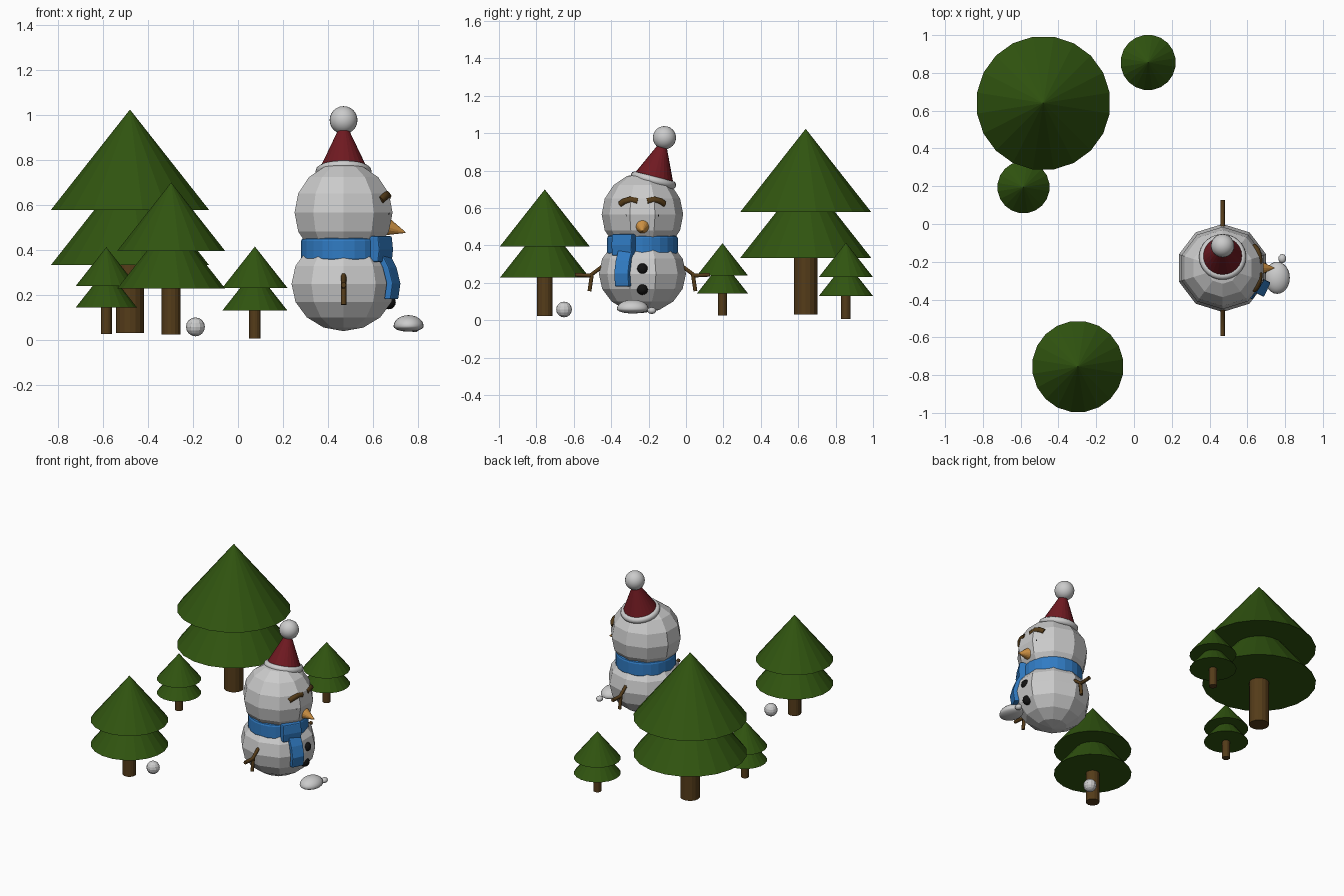
import bpy, bmesh
from math import radians, cos, sin
from mathutils import Matrix, Vector

if "Cube" in bpy.data.objects:
    bpy.data.objects.remove(bpy.data.objects["Cube"])

def material(name, rgb):
    m = bpy.data.materials.new(name)
    m.diffuse_color = (*rgb, 1)
    m.use_nodes = True
    m.node_tree.nodes["Principled BSDF"].inputs["Base Color"].default_value = m.diffuse_color
    return m

GREEN = material("needles", (0.03, 0.09, 0.005))
BROWN = material("wood", (0.09, 0.045, 0.01))
RED = material("red_felt", (0.16, 0.01, 0.015))
BLUE = material("blue_wool", (0.03, 0.2, 0.55))
BLACK = material("coal", (0.006, 0.006, 0.006))
ORANGE = material("orange", (0.65, 0.3, 0.06))

def finish(name, bm, mat=None, smooth=False):
    me = bpy.data.meshes.new(name)
    bmesh.ops.recalc_face_normals(bm, faces=bm.faces)
    for f in bm.faces:
        f.smooth = smooth
    bm.to_mesh(me)
    bm.free()
    ob = bpy.data.objects.new(name, me)
    bpy.context.collection.objects.link(ob)
    if mat:
        me.materials.append(mat)
    return ob

def ball(name, loc, size, seg=24, rings=12, mat=None, smooth=True):
    bm = bmesh.new()
    bmesh.ops.create_uvsphere(bm, u_segments=seg, v_segments=rings, radius=1)
    ob = finish(name, bm, mat, smooth)
    ob.location, ob.scale = loc, size
    return ob

def cone(name, a, b, r1, r2, seg, mat, spin=0):
    """Cone or cylinder from point a to point b."""
    a, b = Vector(a), Vector(b)
    d = b - a
    bm = bmesh.new()
    bmesh.ops.create_cone(bm, cap_ends=True, segments=seg, radius1=r1, radius2=r2,
                          depth=d.length, matrix=Matrix.Rotation(radians(spin), 4, 'Z'))
    ob = finish(name, bm, mat)
    ob.location = (a + b) / 2
    ob.rotation_euler = Vector((0, 0, 1)).rotation_difference(d).to_euler()
    return ob

def twig(name, pts, r, mat):
    cu = bpy.data.curves.new(name, 'CURVE')
    cu.dimensions = '3D'
    cu.bevel_depth, cu.bevel_resolution, cu.use_fill_caps = r, 1, True
    sp = cu.splines.new('POLY')
    sp.points.add(len(pts) - 1)
    for p, q in zip(sp.points, pts):
        p.co = (*q, 1)
    cu.materials.append(mat)
    ob = bpy.data.objects.new(name, cu)
    bpy.context.collection.objects.link(ob)
    return ob

# Pine trees: x, y, foot height, radius
for i, (x, y, z, r) in enumerate([(-0.48, 0.64, 0.03, 0.352), (-0.297, -0.755, 0.022, 0.24),
                                  (-0.585, 0.195, 0.025, 0.137), (0.075, 0.855, 0.005, 0.145)]):
    h = 2.82 * r
    cone(f"tree_trunk_{i}", (x, y, z), (x, y, z + 0.4 * h), 0.176 * r, 0.176 * r, 16, BROWN)
    for part, k in (("lower", 0.304), ("upper", 0.551)):
        cone(f"tree_{part}_branches_{i}", (x, y, z + k * h), (x, y, z + (k + 0.449) * h),
             1.01 * r, 0, 20, GREEN, spin=9)

# Loose snowball
ball("snowball", (-0.189, -0.652, 0.057), (0.042,) * 3, 12, 8, smooth=False)

# Snow figure: body and head
CX, CY = 0.469, -0.233
ball("body", (CX, CY, 0.248), (0.243, 0.233, 0.21), 10, 8, smooth=False)
ball("head", (CX, CY, 0.565), (0.229, 0.218, 0.222), 10, 8, smooth=False)

# Scarf band with rounded rims
scarf = cone("scarf_band", (CX, CY, 0.348), (CX, CY, 0.452), 0.189, 0.189, 24, BLUE)
bev = scarf.modifiers.new("round", 'BEVEL')
bev.width, bev.segments, bev.angle_limit = 0.014, 2, radians(40)
bev.limit_method = 'ANGLE'

def radial_frame(ob, deg):
    ob.location, ob.rotation_euler = (CX, CY, 0), (0, 0, radians(deg))

def draped(name, profile, half, deg):
    """Side profile (radius, height) extruded sideways."""
    bm = bmesh.new()
    f = bm.faces.new([bm.verts.new((r, -half, z)) for r, z in profile])
    ext = bmesh.ops.extrude_face_region(bm, geom=[f])
    bmesh.ops.translate(bm, vec=(0, 2 * half, 0),
                        verts=[v for v in ext["geom"] if isinstance(v, bmesh.types.BMVert)])
    ob = finish(name, bm, BLUE)
    radial_frame(ob, deg)
    m = ob.modifiers.new("soften", 'BEVEL')
    m.width, m.segments, m.limit_method = 0.006, 2, 'ANGLE'

draped("scarf_knot", [(0.17, 0.345), (0.215, 0.345), (0.222, 0.4), (0.215, 0.46), (0.17, 0.46)], 0.062, -31)
path = [(0.195, 0.38), (0.228, 0.32), (0.247, 0.25), (0.236, 0.18)]
t = 0.016
draped("scarf_tail", [(r + t, z) for r, z in path] + [(r - t, z) for r, z in reversed(path)], 0.042, -26)

# Hat, tilted backwards to +y
tilt = radians(14.5)
axis = Vector((0, sin(tilt), cos(tilt)))
base = Vector((CX, -0.174, 0.748))
cone("hat_cone", base, base + axis * 0.22, 0.112, 0.01, 24, RED)
bpy.ops.mesh.primitive_torus_add(location=base, rotation=(-tilt, 0, 0), major_radius=0.103,
                                 minor_radius=0.022, major_segments=28, minor_segments=10)
bpy.context.object.name = "hat_brim"
bpy.ops.object.shade_smooth()
ball("hat_bobble", base + axis * 0.235, (0.062,) * 3)

# Face, looking to +x
for s, side in ((-1, "right"), (1, "left")):
    ball(f"{side}_eye", (0.653, CY + s * 0.071, 0.564), (0.025,) * 3, 16, 8, BLACK)
    twig(f"{side}_brow", [(0.632, CY + s * 0.115, 0.62), (0.65, CY + s * 0.095, 0.636),
                          (0.66, CY + s * 0.065, 0.644), (0.664, CY + s * 0.025, 0.636)], 0.018, BROWN)
    # Stick arm with forked hand
    for n, pts in (("arm", [(0.19, 0.305), (0.28, 0.238), (0.36, 0.243)]),
                   ("finger", [(0.27, 0.245), (0.283, 0.155)])):
        twig(f"{side}_{n}", [(CX, CY + s * y, z) for y, z in pts], 0.012, BROWN)
cone("nose", (0.65, CY, 0.505), (0.744, CY, 0.476), 0.045, 0.002, 16, ORANGE)

# Coal buttons
for i, (x, z) in enumerate([(0.682, 0.273), (0.67, 0.166)]):
    ball(f"button_{i}", (x, CY, z), (0.031,) * 3, 16, 8, BLACK)

# Snow clump in front of the figure, flattened underneath
clump = ball("snow_clump", (0.758, -0.285, 0.06), (0.067, 0.085, 0.049))
for v in clump.data.vertices:
    if v.co.z < 0:
        v.co.z *= 0.5
ball("snow_pebble", (0.785, -0.183, 0.051), (0.021, 0.024, 0.018), 12, 8)
